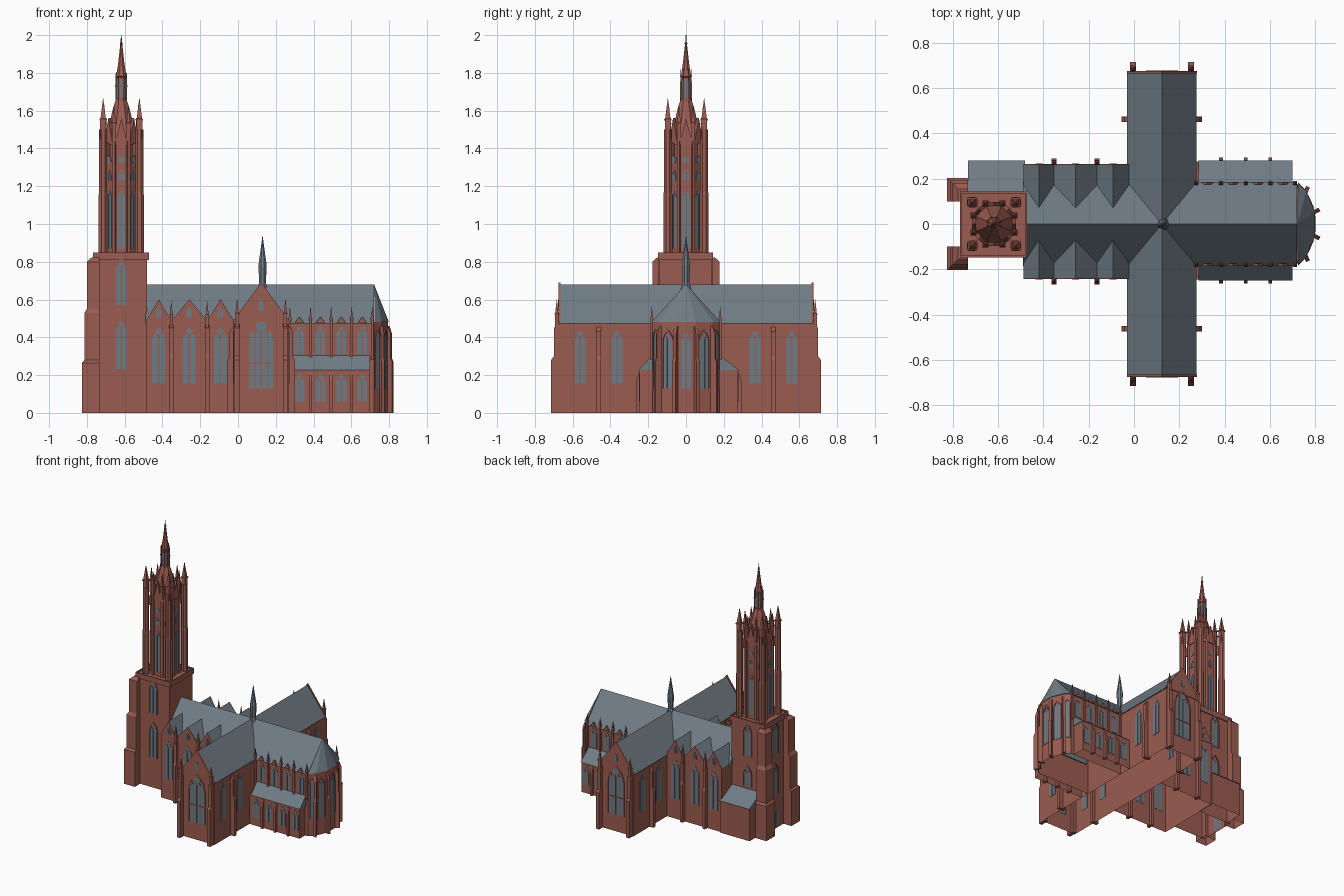
import bpy, bmesh
from math import sin, cos, pi, atan2, hypot

cube = bpy.data.objects.get("Cube")
if cube:
    bpy.data.objects.remove(cube, do_unlink=True)


def material(name, colour):
    mat = bpy.data.materials.new(name)
    mat.use_nodes = True
    mat.diffuse_color = (*colour, 1)
    mat.node_tree.nodes["Principled BSDF"].inputs["Base Color"].default_value = (*colour, 1)
    return mat


BRICK = material("red brick", (0.33, 0.107, 0.082))
SLATE = material("grey slate", (0.16, 0.2, 0.235))
GLASS = material("blue grey glass", (0.15, 0.2, 0.24))
EAST, BACK, WEST, FRONT = 0, pi / 2, pi, -pi / 2
parts = {}


def loft(part, rings, mat=BRICK):
    """Solid through rings of equal point count, left open where it rests on the ground."""
    bm = parts.setdefault(part, (bmesh.new(), mat))[0]
    loops = [[bm.verts.new(p) for p in ring] for ring in rings]
    n = len(loops[0])
    if any(p[2] > 0 for p in rings[0]):
        bm.faces.new(loops[0])
    bm.faces.new(loops[-1])
    for low, high in zip(loops, loops[1:]):
        for i in range(n):
            j = (i + 1) % n
            bm.faces.new((low[i], low[j], high[j], high[i]))


def rect(x0, x1, y0, y1, z):
    return [(x0, y0, z), (x1, y0, z), (x1, y1, z), (x0, y1, z)]


def box(part, x0, x1, y0, y1, z0, z1, mat=BRICK):
    loft(part, [rect(x0, x1, y0, y1, z) for z in (z0, z1)], mat)


def turned(part, x, y, levels, sides=8, mat=BRICK):
    """Stack of regular polygons with flats facing the axes; levels are (radius, z)."""
    angles = [(i + 0.5) * 2 * pi / sides for i in range(sides)]
    loft(part, [[(x + r * cos(a), y + r * sin(a), z) for a in angles] for r, z in levels], mat)


def slab(part, x, y, angle, outline, d0, d1, mat=BRICK):
    """Outline (along the wall, height) pushed along the wall's outward normal."""
    c, s = cos(angle), sin(angle)
    loft(part, [[(x + c * d - s * u, y + s * d + c * u, z) for u, z in outline]
                for d in (d0, d1)], mat)


def arch(w, z0, z1, u=0.0):
    h = w / 2
    spring = z1 - min(0.9 * w, (z1 - z0) / 2)
    bend = spring + 0.55 * (z1 - spring)
    return [(u - h, z0), (u + h, z0), (u + h, spring), (u + 0.7 * h, bend),
            (u, z1), (u - 0.7 * h, bend), (u - h, spring)]


def roundel(part, x, y, angle, r, z):
    ring = [(r * cos(k * pi / 5), z + r * sin(k * pi / 5)) for k in range(10)]
    slab(part, x, y, angle, ring, -0.002, 0.003, GLASS)


def window(part, x, y, angle, w, z0, z1, lights=2):
    """Pointed window of glass lancets with a roundel above them."""
    step = w / lights
    top = z1 if lights == 1 else z1 - 0.45 * w
    for i in range(lights):
        u = (i + 0.5) * step - w / 2
        slab(part, x, y, angle, arch(step * 0.8, z0, top, u), -0.002, 0.003, GLASS)
    if lights > 1:
        roundel(part, x, y, angle, w * 0.22, z1 - 0.3 * w)


def moulding(part, x, y, angle, w, z0, z1):
    outer, inner = arch(w + 0.012, z0, z1 + 0.012), arch(w, z0, z1)
    frame = outer[1:] + outer[:1] + inner[:1] + inner[:0:-1]
    slab(part, x, y, angle, frame, -0.002, 0.007)


def buttress(part, x, y, angle, w, steps):
    """Stepped pier; steps are (projection, z) from the ground up."""
    side = [(0.02, steps[0][1])] + [(-d, z) for d, z in steps] + [(0.02, steps[-1][1])]
    slab(part, x, y, angle + pi / 2, side, -w / 2, w / 2)


def pinnacle(part, x, y, r, z0, z1):
    neck = z0 + 0.45 * (z1 - z0)
    turned(part, x, y, [(r, z0), (r, neck), (r * 1.3, neck), (r * 1.3, neck + 0.008),
                        (r * 0.9, neck + 0.012), (0.001, z1)], 4)


def gable(w, z0, z1):
    return [(-w / 2, z0), (w / 2, z0), (0, z1)]


RIDGE, EAVE = 0.68, 0.48

# Long roof over nave and choir
slab("nave_roof", 0, 0, EAST, gable(0.37, EAVE - 0.006, RIDGE), -0.49, 0.72, SLATE)

# Choir and apse
half = [(0.72, 0.178), (0.757, 0.14), (0.795, 0.052)]
apse = half + [(x, -y) for x, y in reversed(half)]
choir = [(0.27, 0.178)] + apse + [(0.27, -0.178)]
loft("choir_walls", [[(x, y, z) for x, y in choir] for z in (0, EAVE)])
loft("apse_roof", [[(x + 0.004, y * 1.03, EAVE) for x, y in apse],
                   [(0.72 + (x - 0.72) * 0.01, y * 0.01, RIDGE) for x, y in apse]], SLATE)
for (xa, ya), (xb, yb) in zip(apse, apse[1:]):
    out = atan2(xa - xb, yb - ya) + pi
    wide = hypot(xb - xa, yb - ya)
    place = ((xa + xb) / 2, (ya + yb) / 2, out, wide * 0.55, 0.13, 0.43)
    window("apse_window", *place, 2 if wide > 0.07 else 1)
    moulding("apse_moulding", *place)
for x, y in apse[1:-1]:
    buttress("apse_buttress", x, y, atan2(y, x - 0.69), 0.018,
             [(0.027, 0), (0.027, 0.27), (0.018, 0.29), (0.018, 0.42), (0.004, 0.46)])

# Transept
TX, TW, TY = 0.123, 0.3, 0.67
box("transept_walls", TX - TW / 2 + 0.004, TX + TW / 2 - 0.004, -TY, TY, 0, EAVE)
slab("transept_roof", TX, 0, BACK, gable(TW + 0.006, EAVE - 0.006, RIDGE), -TY, TY, SLATE)
for side, face in ((-1, FRONT), (1, BACK)):
    y = side * TY
    slab("transept_gable", TX, y, face, gable(TW + 0.008, EAVE, RIDGE + 0.01), -0.006, 0.005)
    yw = y + side * 0.005
    window("great_window", TX, y, face, 0.13, 0.13, 0.5, 4)
    moulding("great_window_moulding", TX, y, face, 0.13, 0.13, 0.5)
    slab("great_window_transom", TX, y, face,
         [(-0.065, 0.26), (0.065, 0.26), (0.065, 0.267), (-0.065, 0.267)], 0, 0.006)
    window("gable_window", TX, yw, face, 0.03, 0.54, 0.6, 1)
    for x in (TX - 0.128, TX + 0.128):
        buttress("transept_corner_buttress", x, y, face, 0.026,
                 [(0.044, 0), (0.044, 0.28), (0.03, 0.3), (0.03, 0.45), (0.01, 0.47)])
        pinnacle("transept_pinnacle", x, y + side * 0.014, 0.013, 0.45, 0.6)
    for wall, face2 in ((-1, WEST), (1, EAST)):
        x = TX + wall * (TW / 2 - 0.004)
        buttress("transept_side_buttress", x, side * 0.462, face2, 0.024,
                 [(0.032, 0), (0.032, 0.28), (0.022, 0.3), (0.022, 0.43), (0.002, 0.455)])
        for yy in (0.365, 0.56):
            window("transept_window", x, side * yy, face2, 0.064, 0.155, 0.44)

# Nave aisles with cross gables
edges = [-0.487, -0.353, -0.163, -0.022]
box("aisle_walls", edges[0], edges[-1], -0.24, 0.262, 0, 0.488)
for side, face, y in ((-1, FRONT, -0.24), (1, BACK, 0.262)):
    for a, b in zip(edges, edges[1:]):
        x, w = (a + b) / 2, b - a
        slab("aisle_gable_roof", x, y, face, gable(w, 0.488, 0.6), 0.04 - abs(y), 0, SLATE)
        slab("aisle_gable", x, y, face, gable(w, 0.485, 0.602), -0.003, 0.003)
        window("aisle_window", x, y, face, 0.076, 0.155, 0.455)
        window("aisle_gable_window", x, y + side * 0.003, face, 0.034, 0.505, 0.56)
    for x in edges[1:-1]:
        buttress("aisle_buttress", x, y, face, 0.022,
                 [(0.028, 0), (0.028, 0.29), (0.02, 0.31), (0.02, 0.45), (0.005, 0.465)])
        pinnacle("aisle_pinnacle", x, y + side * 0.009, 0.011, 0.45, 0.59)

# Choir aisles, clerestory and eaves
bays = [0.325 + 0.111 * i for i in range(4)]
for side, face, depth in ((-1, FRONT, 0.245), (1, BACK, 0.275)):
    y, wall = side * depth, side * 0.178
    box("choir_aisle_walls", 0.27, 0.695, min(wall, y), max(wall, y), 0, 0.23)
    slab("choir_aisle_roof", 0, 0, EAST, [(side * 0.17, 0.228), (y + side * 0.005, 0.228),
         (wall, 0.305), (side * 0.17, 0.305)], 0.285, 0.7, SLATE)
    for x in bays:
        window("choir_aisle_window", x, y, face, 0.058, 0.06, 0.21)
        window("clerestory_window", x, wall, face, 0.056, 0.31, 0.465)
        slab("eave_gablet", x, wall, face, gable(0.05, 0.475, 0.51), -0.003, 0.008)
    for i in range(5):
        x = 0.275 + 0.109 * i
        if 0 < i < 4:
            buttress("choir_aisle_buttress", x, y, face, 0.016,
                     [(0.018, 0), (0.018, 0.17), (0.004, 0.215)])
        buttress("clerestory_buttress", x, wall, face, 0.014, [(0.009, 0.28), (0.009, 0.45)])
        pinnacle("clerestory_pinnacle", x, side * 0.181, 0.009, 0.44, 0.56)

# Crossing spire
turned("crossing_spire", 0.13, 0, [(0.03, 0.65), (0.019, 0.69), (0.024, 0.78),
                                   (0.012, 0.86), (0.001, 0.935)], mat=SLATE)

# Square tower base with west buttresses and side annex
CX, BASE = -0.618, 0.85
box("tower_base", -0.757, -0.483, -0.14, 0.136, 0, 0.82)
box("tower_cornice", -0.768, -0.472, -0.148, 0.143, 0.81, 0.84)
for x in (-0.764, -0.476):
    box("tower_parapet", x - 0.004, x + 0.004, -0.148, 0.143, 0.84, BASE)
for y in (-0.144, 0.139):
    box("tower_parapet", -0.768, -0.472, y - 0.004, y + 0.004, 0.84, BASE)
for side in (-1, 1):
    levels = [(0, 0), (0, 0.265), (0.013, 0.28), (0.013, 0.53), (0.026, 0.55),
              (0.026, 0.8), (0.05, 0.822)]
    loft("west_buttress", [rect(-0.826 + d, -0.733, side * 0.1, side * (0.204 - d), z)
                           for d, z in levels])
box("annex_walls", -0.73, -0.48, 0.136, 0.272, 0, 0.25)
slab("annex_roof", 0, 0, EAST, [(0.13, 0.248), (0.28, 0.248), (0.13, 0.325)],
     -0.732, -0.48, SLATE)
for x, y, face, low in ((CX, -0.14, FRONT, 0.23), (CX, 0.136, BACK, 0.34),
                        (-0.757, 0, WEST, 0.26)):
    for place in ((x, y, face, 0.062, low, 0.49), (x, y, face, 0.062, 0.57, 0.81)):
        window("tower_base_window", *place)
        moulding("tower_base_moulding", *place)
window("west_portal", -0.757, 0, WEST, 0.08, 0.005, 0.18)

# Octagonal tower stage
R = 0.098
APO = R * cos(pi / 8)
turned("octagon_stage", CX, 0, [(R, 0.83), (R, 1.45)])
for i in range(8):
    a = i * pi / 4
    x, y = CX + APO * cos(a), APO * sin(a)
    window("octagon_tall_window", x, y, a, 0.046, 0.87, 1.18)
    window("octagon_bell_window", x, y, a, 0.036, 1.23, 1.29)
    roundel("octagon_roundel", x, y, a, 0.018, 1.34)
    slab("octagon_gable", x, y, a, gable(0.07, 1.42, 1.56), -0.012, 0.006)
    b = a + pi / 8
    vx, vy = CX + R * cos(b), R * sin(b)
    buttress("octagon_pier", vx, vy, b, 0.016, [(0.01, BASE - 0.02), (0.01, 1.45)])
    pinnacle("octagon_pinnacle", vx, vy, 0.015, 1.44, 1.63)

# Corner piers tied back by struts
for sx in (-1, 1):
    for sy in (-1, 1):
        x, y, a = CX + sx * 0.096, sy * 0.096, atan2(sy, sx)
        turned("corner_pier", x, y, [(0.026, 0.83), (0.026, 1.15), (0.023, 1.17), (0.023, 1.5)])
        pinnacle("corner_pinnacle", x, y, 0.022, 1.45, 1.665)
        slab("corner_strut", CX, 0, a, [(-0.006, 1.36), (0.006, 1.36), (0.006, 1.43),
                                        (-0.006, 1.43)], APO - 0.01, 0.13)

# Crown, lantern and top spire
turned("crown_roof", CX, 0, [(R * 0.95, 1.44), (0.066, 1.54), (0.045, 1.62), (0.034, 1.65),
                             (0.034, 1.665)])
turned("lantern", CX, 0, [(0.026, 1.65), (0.026, 1.775), (0.033, 1.78), (0.033, 1.79)])
turned("top_spire", CX, 0, [(0.028, 1.79), (0.018, 1.85), (0.006, 1.95), (0.009, 1.955),
                            (0.004, 1.965), (0.002, 2.0)])
for i in range(8):
    a, b = i * pi / 4, (i + 0.5) * pi / 4
    slab("lantern_window", CX + 0.024 * cos(a), 0.024 * sin(a), a,
         arch(0.014, 1.67, 1.77), -0.002, 0.003, GLASS)
    pinnacle("lantern_pinnacle", CX + 0.03 * cos(b), 0.03 * sin(b), 0.005, 1.65, 1.82)

# Turn the gathered parts into objects
for name, (bm, mat) in parts.items():
    bmesh.ops.recalc_face_normals(bm, faces=bm.faces)
    mesh = bpy.data.meshes.new(name)
    bm.to_mesh(mesh)
    bm.free()
    mesh.materials.append(mat)
    bpy.context.collection.objects.link(bpy.data.objects.new(name, mesh))
